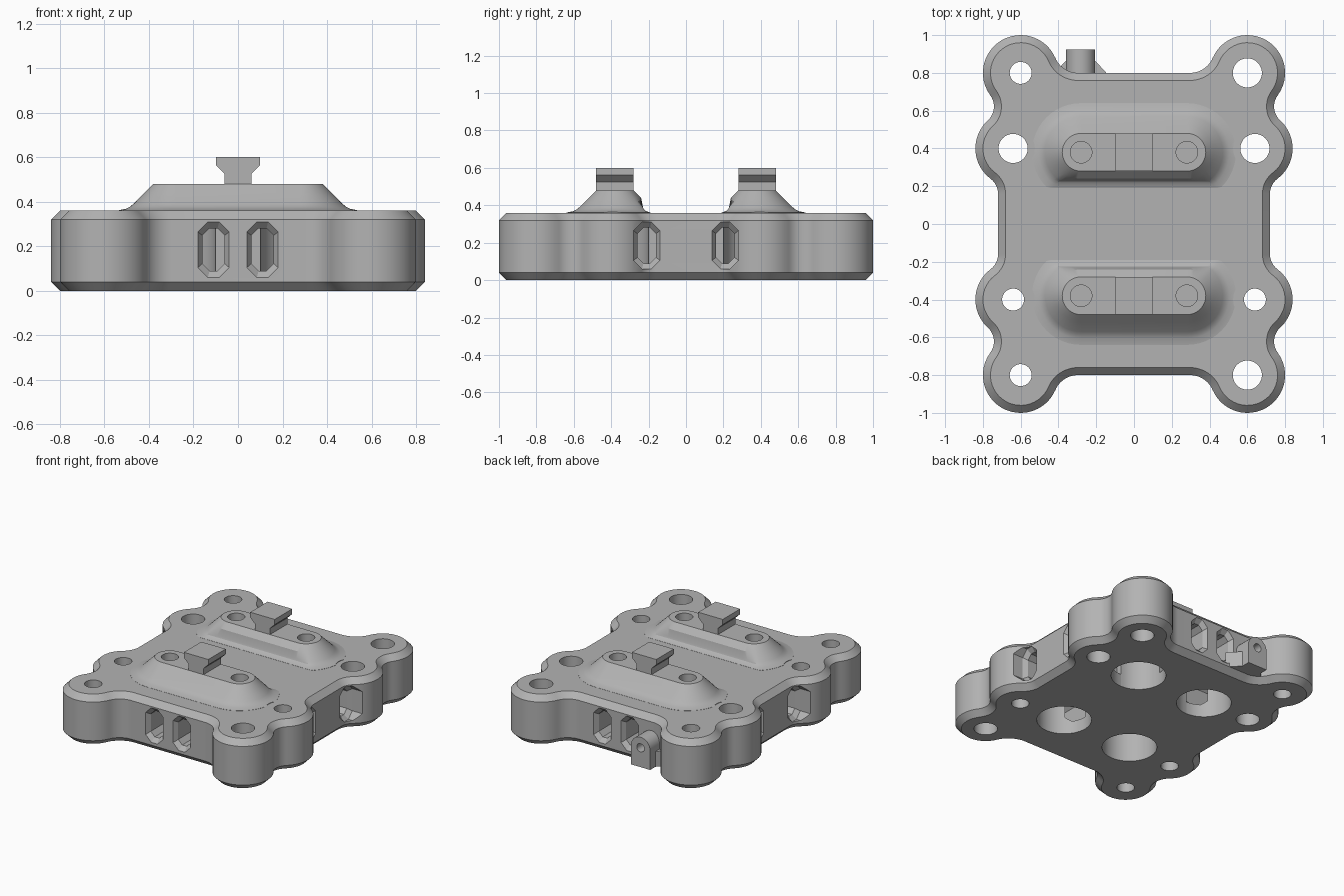
import bpy, bmesh, math
from mathutils import Vector, Matrix

if "Cube" in bpy.data.objects:
    bpy.data.objects.remove(bpy.data.objects["Cube"], do_unlink=True)

grey = bpy.data.materials.new("plain grey")
grey.use_nodes = True
COLOUR = (0.45, 0.45, 0.45, 1)
grey.diffuse_color = COLOUR
grey.node_tree.nodes["Principled BSDF"].inputs["Base Color"].default_value = COLOUR


def loft(name, rings):
    """Closed solid through matching rings of points."""
    bm = bmesh.new()
    rows = [[bm.verts.new(p) for p in ring] for ring in rings]
    n = len(rows[0])
    for low, high in zip(rows, rows[1:]):
        for i in range(n):
            j = (i + 1) % n
            bm.faces.new((low[i], low[j], high[j], high[i]))
    bm.faces.new(rows[0][::-1])
    bm.faces.new(rows[-1])
    bmesh.ops.recalc_face_normals(bm, faces=bm.faces)
    mesh = bpy.data.meshes.new(name)
    bm.to_mesh(mesh)
    bm.free()
    ob = bpy.data.objects.new(name, mesh)
    bpy.context.collection.objects.link(ob)
    mesh.materials.append(grey)
    return ob


def cylinder(x, y, r, z0, z1, n=48):
    turn = [math.tau * i / n for i in range(n)]
    return loft("cutter", [[(x + r * math.cos(a), y + r * math.sin(a), z) for a in turn]
                           for z in (z0, z1)])


def cut(ob, cutter):
    mod = ob.modifiers.new("cut", "BOOLEAN")
    mod.operation, mod.solver, mod.object = "DIFFERENCE", "EXACT", cutter
    bpy.context.view_layer.objects.active = ob
    bpy.ops.object.modifier_apply(modifier=mod.name)
    bpy.data.objects.remove(cutter, do_unlink=True)


def smooth(ob):
    bpy.ops.object.select_all(action="DESELECT")
    ob.select_set(True)
    bpy.context.view_layer.objects.active = ob
    bpy.ops.object.shade_smooth_by_angle(angle=math.radians(25))


def arc(c, r, start, end, ccw, n=12):
    a0, a1 = (math.atan2(p.y - c.y, p.x - c.x) for p in (start, end))
    sweep = (a1 - a0) % math.tau if ccw else -((a0 - a1) % math.tau)
    return [c + r * Vector((math.cos(a0 + sweep * i / n), math.sin(a0 + sweep * i / n)))
            for i in range(n)]


# Plate outline: tangent lobes and fillets, inset by d
LOBE, FILLET, NOTCH = 0.2, 0.1, 0.13
SIDE_X, END_Y = 0.72, 0.8
corner, flank = Vector((0.6, 0.8)), Vector((0.64, 0.4))


def outline(d):
    reach = LOBE + FILLET
    fx = SIDE_X + FILLET
    f1 = Vector((fx, flank.y - math.sqrt(reach ** 2 - (fx - flank.x) ** 2)))
    span = corner - flank
    out = Vector((span.y, -span.x)).normalized()
    f2 = (corner + flank) / 2 + out * math.sqrt(reach ** 2 - span.length_squared / 4)
    f3 = Vector((corner.x - math.sqrt((LOBE + NOTCH) ** 2 - NOTCH ** 2), END_Y + NOTCH))
    west, south = f1 - Vector((1, 0)), f3 - Vector((0, 1))
    q = arc(f1, FILLET + d, west, flank, False)
    q += arc(flank, LOBE - d, f1, f2, True)
    q += arc(f2, FILLET + d, flank, corner, False)
    q += arc(corner, LOBE - d, f2, f3, True, 24)
    q += arc(f3, NOTCH + d, corner, south, False)
    q.append(f3 - Vector((0, NOTCH + d)))
    pts = [(p.x, p.y) for p in q]
    pts += [(-x, y) for x, y in reversed(pts)]
    return pts + [(-x, -y) for x, y in pts]


body = loft("base_plate", [[(x, y, z) for x, y in outline(d)]
                           for d, z in ((0.04, 0), (0, 0.04), (0, 0.32), (0.04, 0.36))])

# Through holes in the lobes, two sizes
SMALL, LARGE = 0.058, 0.077
for x, y, r in ((-0.6, 0.8, SMALL), (0.6, 0.8, LARGE), (-0.64, 0.4, LARGE), (0.64, 0.4, LARGE),
                (-0.64, -0.4, SMALL), (0.64, -0.4, SMALL), (-0.6, -0.8, SMALL), (0.6, -0.8, LARGE)):
    cut(body, cylinder(x, y, r, -0.1, 0.5))

# Large blind bores underneath
for x in (-0.28, 0.28):
    for y in (-0.38, 0.38):
        cut(body, cylinder(x, y, 0.18, -0.1, 0.29))


def slot_ring(w, h, depth, matrix):
    """Upright slot section with clipped corners."""
    a, c = w / 2, w * 0.32
    half = [(a, h / 2 - c), (a - c, h / 2)]
    pts = half + [(-u, v) for u, v in reversed(half)]
    pts += [(-u, -v) for u, v in pts]
    return [matrix @ Vector((u, depth, 0.185 + v)) for u, v in pts]


# Flared slots from every edge into the bores
for quarter, edge, offset, deep in ((0, 0.8, 0.11, 0.38), (1, 0.72, 0.21, 0.28),
                                    (2, 0.8, 0.11, 0.38), (3, 0.72, 0.21, 0.28)):
    for side in (-1, 1):
        m = Matrix.Rotation(quarter * math.pi / 2, 4, "Z") @ Matrix.Translation((side * offset, 0, 0))
        cut(body, loft("cutter", [slot_ring(0.14, 0.25, -1, m), slot_ring(0.14, 0.25, -edge, m),
                                  slot_ring(0.1, 0.19, 0.03 - edge, m), slot_ring(0.1, 0.19, -deep, m)]))
smooth(body)


# Raised pads with flared feet, flat on the inner side
def pad_ring(side, grow, inner, z):
    pts = []
    for end in (1, -1):
        for i in range(25):
            a = math.pi * (i / 24 - 0.5)
            r = 0.1 + grow
            x, y = end * (0.28 + r * math.cos(a)), 0.38 + end * r * math.sin(a)
            pts.append((x, side * max(y, inner), z))
    return pts


levels = ((0.16, 0.19, 0.35), (0.16, 0.19, 0.361), (0.125, 0.212, 0.368), (0.105, 0.225, 0.378),
          (0.09, 0.23, 0.39), (0.04, 0.24, 0.44), (0, 0.28, 0.48))
for side, word in ((-1, "front"), (1, "back")):
    pad = loft(word + "_pad", [pad_ring(side, *level) for level in levels])
    for x in (-1, 1):
        cut(pad, cylinder(x * 0.28, side * 0.38, 0.057, 0.38, 0.6))
        cut(pad, cylinder(x * 0.64, side * 0.4, 0.115, 0.3, 0.6))
    smooth(pad)

    # Rail key with a narrow neck
    half = [(0.06, 0.47), (0.06, 0.525), (0.098, 0.562), (0.098, 0.6)]
    profile = half + [(-x, z) for x, z in reversed(half)]
    loft(word + "_rail_key", [[(x, side * y, z) for x, z in profile] for y in (0.28, 0.48)])

# Lanyard lug on the back edge: rounded tab and flared root
TAB_X, TAB_R, TAB_Z = -0.283, 0.077, 0.18
tab = [(TAB_X - TAB_R, 0.04), (TAB_X + TAB_R, 0.04)]
tab += [(TAB_X + TAB_R * math.cos(math.pi * i / 16), TAB_Z + TAB_R * math.sin(math.pi * i / 16))
        for i in range(17)]
lug = loft("lanyard_lug", [[(x, y, z) for x, z in tab] for y in (0.78, 0.925)])
pin = cylinder(0, 0, 0.03, -0.08, 0.2, 24)
pin.matrix_world = Matrix.Translation((TAB_X, 0.87, TAB_Z)) @ Matrix.Rotation(math.pi / 2, 4, "X")
bpy.context.view_layer.update()
cut(lug, pin)
smooth(lug)
root = [(TAB_X - 0.155, 0.78), (TAB_X + 0.155, 0.78), (TAB_X + TAB_R, 0.865), (TAB_X - TAB_R, 0.865)]
loft("lug_root", [[(x, y, z) for x, y in root] for z in (0.04, 0.15)])
